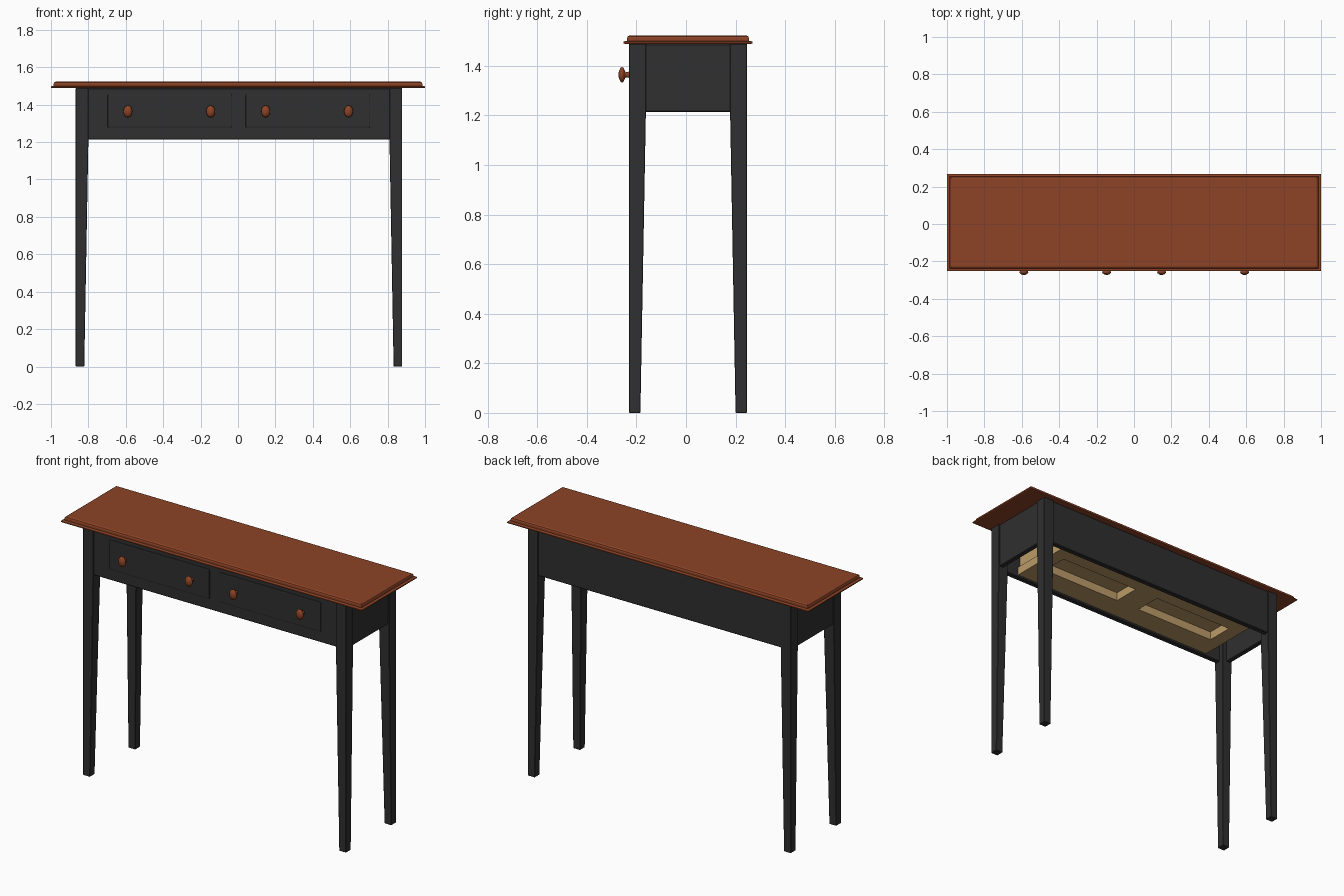
import bpy, bmesh, math

if "Cube" in bpy.data.objects:
    bpy.data.objects.remove(bpy.data.objects["Cube"])

def material(name, rgb):
    m = bpy.data.materials.new(name)
    m.diffuse_color = (*rgb, 1)
    m.use_nodes = True
    m.node_tree.nodes["Principled BSDF"].inputs["Base Color"].default_value = m.diffuse_color
    return m

BROWN = material("red_brown_wood", (0.27, 0.057, 0.019))
BLACK = material("black_paint", (0.029, 0.029, 0.029))
TAN = material("raw_pine", (0.50, 0.33, 0.14))

def finish(name, bm, mat, bevel=0.0, segments=1):
    bmesh.ops.recalc_face_normals(bm, faces=bm.faces[:])
    me = bpy.data.meshes.new(name)
    bm.to_mesh(me)
    bm.free()
    ob = bpy.data.objects.new(name, me)
    bpy.context.collection.objects.link(ob)
    me.materials.append(mat)
    if bevel:
        mod = ob.modifiers.new("edge", 'BEVEL')
        mod.width, mod.segments = bevel, segments
    return ob

def loft(name, sections, mat, **kw):
    """Stack of rectangles (x0, x1, y0, y1, z), joined and capped."""
    bm = bmesh.new()
    rings = []
    for x0, x1, y0, y1, z in sections:
        rings.append([bm.verts.new((x, y, z)) for x, y in
                      ((x0, y0), (x1, y0), (x1, y1), (x0, y1))])
    for a, b in zip(rings, rings[1:]):
        for i in range(4):
            j = (i + 1) % 4
            bm.faces.new((a[i], a[j], b[j], b[i]))
    bm.faces.new(rings[0][::-1])
    bm.faces.new(rings[-1])
    return finish(name, bm, mat, **kw)

def box(name, x0, x1, y0, y1, z0, z1, mat, **kw):
    return loft(name, [(x0, x1, y0, y1, z0), (x0, x1, y0, y1, z1)], mat, **kw)

CX = 0.005                       # base sits slightly right of the top's centre
LX, YF, YB = 0.873, -0.23, 0.246  # outer faces of the legs
APRON, UNDER = 1.213, 1.489       # apron bottom, underside of top

# Table top: thin lower lip, step, rounded upper edge
prof = [(0.004, 1.489), (0, 1.491), (0, 1.497), (0.004, 1.500), (0.014, 1.501),
        (0.014, 1.512), (0.017, 1.519), (0.025, 1.523)]
loft("table_top", [(-1 + d, 1 - d, -0.252 + d, 0.268 - d, z) for d, z in prof], BROWN)

# Legs: tapered on the two inner faces below the apron
for sx, side in ((-1, "left"), (1, "right")):
    for yo, sy, end in ((YF, 1, "front"), (YB, -1, "back")):
        secs = []
        for w, z in ((0.046, 0), (0.068, APRON - 0.005), (0.068, UNDER)):
            xs = sorted((CX + sx * LX, CX + sx * (LX - w)))
            ys = sorted((yo, yo + sy * w))
            secs.append((*xs, *ys, z))
        loft(f"{end}_{side}_leg", secs, BLACK, bevel=0.002)

# Aprons between the legs
IN = LX - 0.05
box("front_apron", CX - IN, CX + IN, -0.222, -0.19, APRON, UNDER, BLACK, bevel=0.004)
box("back_apron", CX - IN, CX + IN, 0.208, 0.24, APRON, UNDER, BLACK, bevel=0.004)
for s, side in ((-1, "left"), (1, "right")):
    xs = sorted((CX + s * (LX - 0.007), CX + s * (LX - 0.037)))
    box(f"{side}_apron", *xs, -0.18, 0.196, APRON, UNDER, BLACK, bevel=0.004)

# Frame under the drawers, with one opening below each drawer
Z0, Z1 = 1.227, 1.278
box("frame_front_rail", CX - 0.705, CX + 0.705, -0.19, -0.05, Z0, Z1, TAN)
box("frame_back_rail", CX - 0.705, CX + 0.705, 0.115, 0.208, Z0, Z1, TAN)
for n, x0, x1 in (("left", -0.705, -0.62), ("middle", -0.08, 0.08), ("right", 0.62, 0.705)):
    box(f"frame_{n}_rail", CX + x0, CX + x1, -0.05, 0.115, Z0, Z1, TAN)

def knob(name, x, z):
    # turned profile (radius, distance out), revolved and slightly narrowed
    pts = [(0.015, 0), (0.011, 0.006), (0.010, 0.015), (0.018, 0.020), (0.029, 0.025),
           (0.032, 0.030), (0.029, 0.035), (0.018, 0.041), (0.008, 0.044)]
    bm = bmesh.new()
    n = 20
    rings = [[bm.verts.new((x + 0.75 * r * math.cos(2 * math.pi * i / n), -0.228 - d,
                            z + r * math.sin(2 * math.pi * i / n))) for i in range(n)]
             for r, d in pts]
    for a, b in zip(rings, rings[1:]):
        for i in range(n):
            j = (i + 1) % n
            bm.faces.new((a[i], a[j], b[j], b[i]))
    bm.faces.new(rings[0])
    bm.faces.new(rings[-1])
    for f in bm.faces:
        f.smooth = True
    return finish(name, bm, BROWN)

# Drawers: black front with eased edges, pine box behind, two knobs
for s, side in ((-1, "left"), (1, "right")):
    x0, x1 = sorted((CX + s * 0.036, CX + s * 0.702))
    box(f"{side}_drawer_front", x0, x1, -0.229, -0.20, 1.277, 1.455, BLACK,
        bevel=0.006, segments=2)
    bx0, bx1 = x0 + 0.01, x1 - 0.01
    box(f"{side}_drawer_bottom", bx0, bx1, -0.19, 0.2, 1.278, 1.29, TAN)
    box(f"{side}_drawer_back", bx0, bx1, 0.185, 0.2, 1.29, 1.44, TAN)
    box(f"{side}_drawer_side_a", bx0, bx0 + 0.015, -0.19, 0.185, 1.29, 1.44, TAN)
    box(f"{side}_drawer_side_b", bx1 - 0.015, bx1, -0.19, 0.185, 1.29, 1.44, TAN)
    for i, d in enumerate((0.147, 0.59)):
        knob(f"{side}_drawer_knob_{i + 1}", s * d + 0.001, 1.364)
